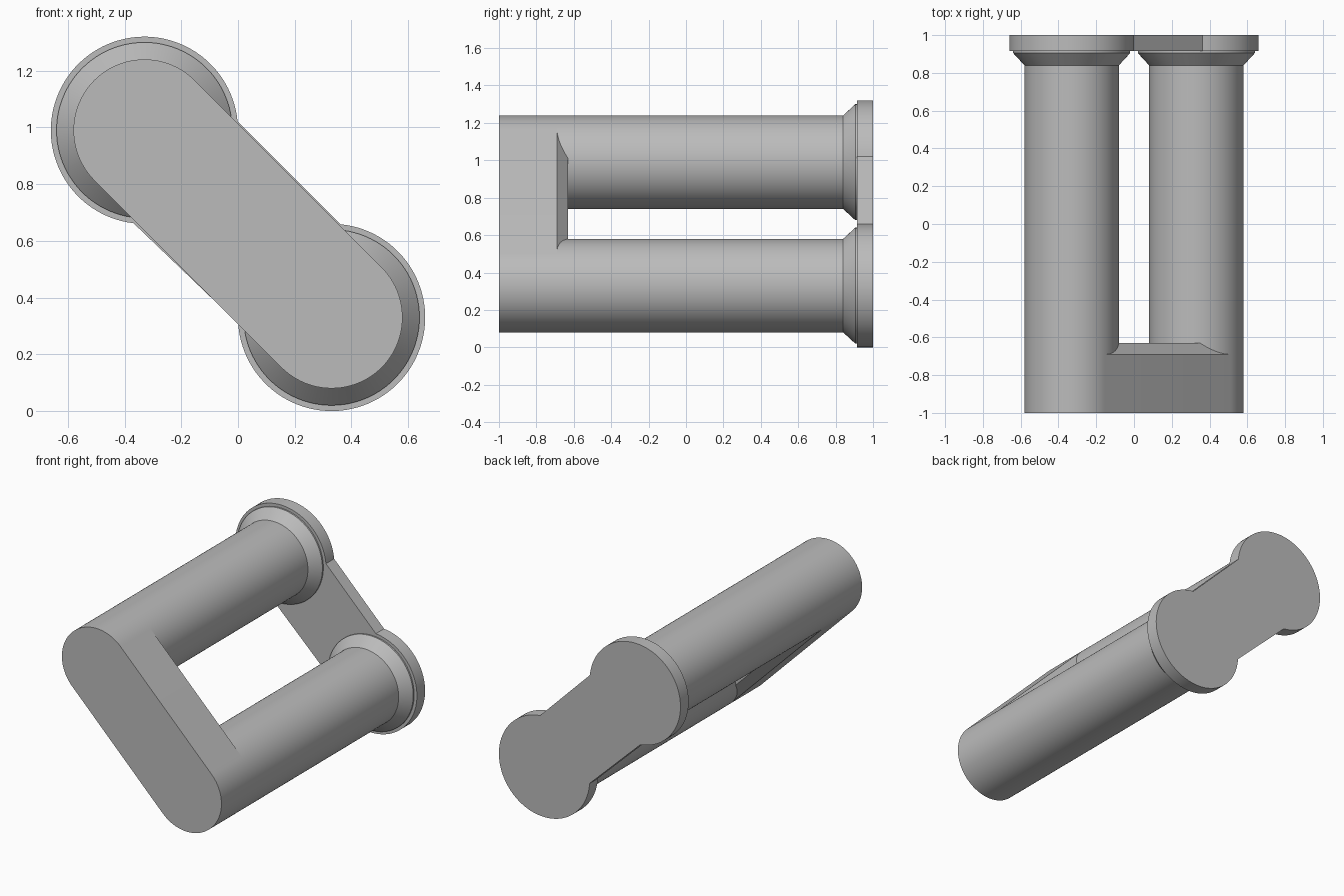
import bpy, bmesh
from math import asin, cos, sin, pi, radians
from mathutils import Vector

cube = bpy.data.objects.get("Cube")
if cube:
    bpy.data.objects.remove(cube, do_unlink=True)

grey = bpy.data.materials.new("plain grey")
grey.use_nodes = True
colour = (0.5, 0.5, 0.5, 1)
grey.diffuse_color = colour
grey.node_tree.nodes["Principled BSDF"].inputs["Base Color"].default_value = colour

# Centres of the two rods in the x-z plane, and the diagonal axes
UPPER = Vector((-0.33, 0.99))
LOWER = Vector((0.33, 0.33))
ALONG = (LOWER - UPPER).normalized()
ACROSS = Vector((-ALONG.y, ALONG.x))
ROD, FLANGE = 0.25, 0.33


def arc(centre, radius, start, end, steps):
    angles = [start + (end - start) * i / steps for i in range(steps + 1)]
    return [centre + radius * (cos(t) * ALONG + sin(t) * ACROSS) for t in angles]


def link_outline(radius, upper_widths, lower_widths, steps):
    """Two round ends joined by straight edges at the given half widths."""
    a, b = (asin(w / radius) for w in upper_widths)
    c, d = (asin(w / radius) for w in lower_widths)
    return (arc(UPPER, radius, a, 2 * pi - b, steps)
            + arc(LOWER, radius, pi + d, 3 * pi - c, steps))


def loft(name, sections, cap=True):
    """Join outlines, each given as (y, points), into one smooth-sided solid."""
    bm = bmesh.new()
    rings = [[bm.verts.new((p.x, y, p.y)) for p in pts] for y, pts in sections]
    for r, s in zip(rings, rings[1:]):
        for i in range(len(r)):
            j = (i + 1) % len(r)
            bm.faces.new((r[i], r[j], s[j], s[i]))
    if cap:
        bm.faces.new(rings[0])
        bm.faces.new(rings[-1])
    bmesh.ops.recalc_face_normals(bm, faces=bm.faces)
    mesh = bpy.data.meshes.new(name)
    bm.to_mesh(mesh)
    bm.free()
    mesh.materials.append(grey)
    ob = bpy.data.objects.new(name, mesh)
    bpy.context.collection.objects.link(ob)
    bpy.ops.object.select_all(action="DESELECT")
    ob.select_set(True)
    bpy.context.view_layer.objects.active = ob
    bpy.ops.object.shade_smooth_by_angle(angle=radians(30))
    return ob


# Front arm with rounded ends
arm = link_outline(ROD, (ROD, ROD), (ROD, ROD), 48)
loft("front_arm", [(-1, arm), (-0.69, arm)])


# Bevelled inner side of the arm, running between the rods
def bar(half):
    return [UPPER + half * ACROSS, UPPER - half * ACROSS,
            LOWER - half * ACROSS, LOWER + half * ACROSS]


loft("arm_inner_bevel", [(-0.69, bar(ROD)), (-0.63, bar(0.19))])

# Rods, flaring into collars at the back
profile = [(-0.69, ROD), (0.84, ROD), (0.905, 0.31), (0.92, 0.31)]
for name, centre in (("upper_rod", UPPER), ("lower_rod", LOWER)):
    loft(name, [(y, arc(centre, r, 0, 2 * pi, 96)[:-1]) for y, r in profile], cap=False)

# Back plate: two round flanges and the web between them
plate = link_outline(FLANGE, (0.2545, 0.259), (0.2545, 0.248), 72)
loft("back_plate", [(0.915, plate), (1, plate)])
